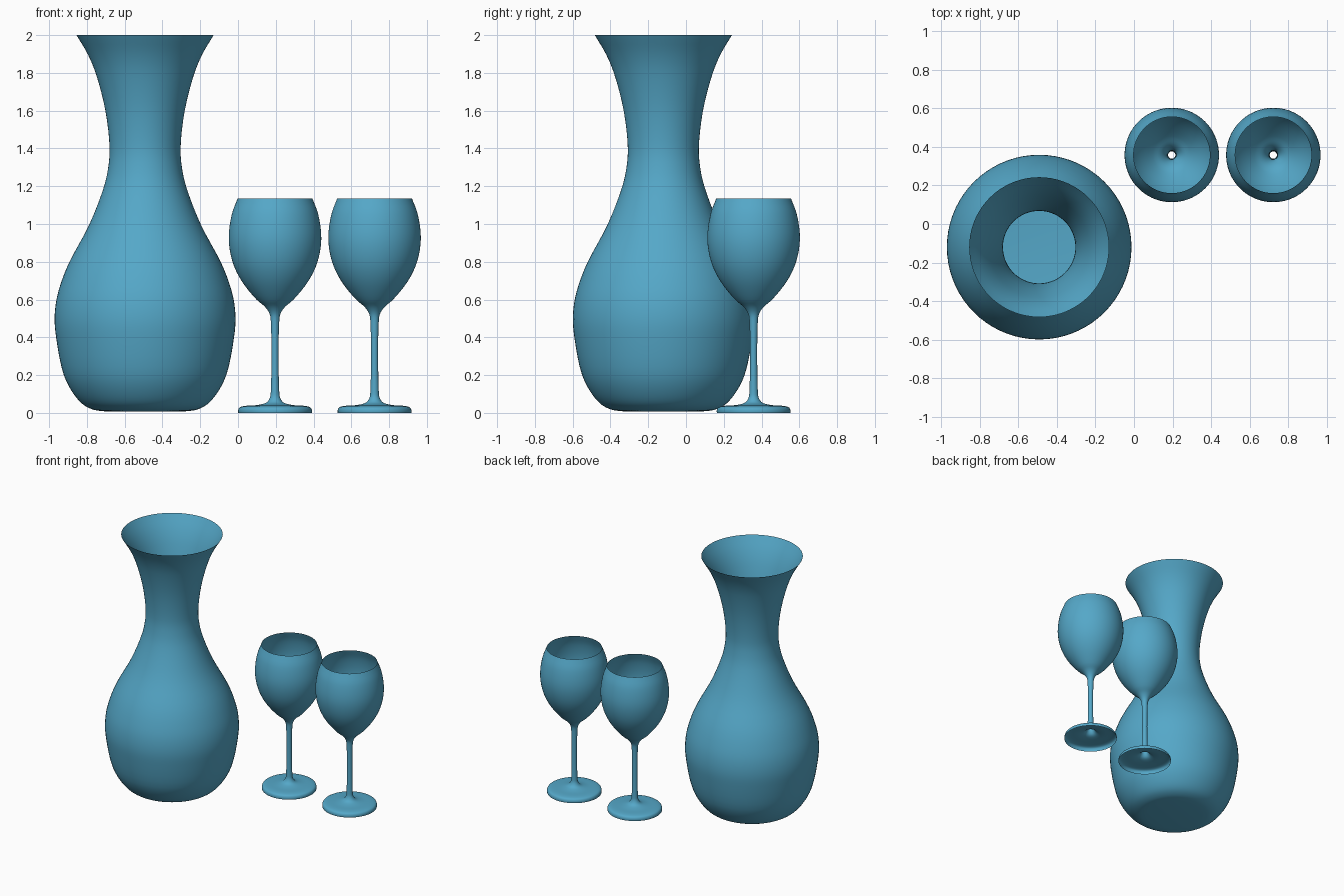
import bpy, bmesh, math
from mathutils import Vector

if "Cube" in bpy.data.objects:
    bpy.data.objects.remove(bpy.data.objects["Cube"])

SIDES = 72

glass_mat = bpy.data.materials.new("teal_glass")
glass_mat.diffuse_color = (0.09, 0.39, 0.58, 1.0)
glass_mat.use_nodes = True
glass_mat.node_tree.nodes["Principled BSDF"].inputs["Base Color"].default_value = glass_mat.diffuse_color


def smooth_profile(points, steps):
    """Centripetal Catmull-Rom curve through (radius, z) points."""
    p = [Vector(q) for q in points]
    p = [2 * p[0] - p[1]] + p + [2 * p[-1] - p[-2]]
    out = []
    for i in range(1, len(p) - 2):
        q = p[i - 1:i + 3]
        t = [0.0]
        for a, b in zip(q, q[1:]):
            t.append(t[-1] + math.sqrt((b - a).length))
        for s in range(steps):
            u = t[1] + (t[2] - t[1]) * s / steps
            level = q
            for d in (1, 2):
                # Barry-Goldman pyramid
                if d == 1:
                    level = [level[k].lerp(level[k + 1], (u - t[k]) / (t[k + 1] - t[k])) for k in range(3)]
                else:
                    level = [level[k].lerp(level[k + 1], (u - t[k]) / (t[k + 2] - t[k])) for k in range(2)]
            out.append(level[0].lerp(level[1], (u - t[1]) / (t[2] - t[1])))
    out.append(p[-2])
    return out


def lathe(name, profile, location, closed_base=False):
    """Revolve a thin single-walled profile around z."""
    bm = bmesh.new()
    rings = []
    for r, z in profile:
        rings.append([bm.verts.new((r * math.cos(2 * math.pi * k / SIDES),
                                    r * math.sin(2 * math.pi * k / SIDES), z))
                      for k in range(SIDES)])
    for a, b in zip(rings, rings[1:]):
        for k in range(SIDES):
            n = (k + 1) % SIDES
            bm.faces.new((a[k], a[n], b[n], b[k]))
    if closed_base:
        bm.faces.new(rings[0][::-1])
    mesh = bpy.data.meshes.new(name)
    bm.to_mesh(mesh)
    bm.free()
    mesh.shade_smooth()
    mesh.materials.append(glass_mat)
    obj = bpy.data.objects.new(name, mesh)
    obj.location = location
    bpy.context.collection.objects.link(obj)
    return obj


# Carafe: closed base, round belly, narrow neck, flared open mouth
carafe = [(0.21, 0.008), (0.27, 0.016), (0.325, 0.042), (0.378, 0.10), (0.43, 0.20),
          (0.471, 0.40), (0.479, 0.50), (0.469, 0.60), (0.441, 0.70), (0.40, 0.80),
          (0.294, 1.00), (0.217, 1.20), (0.195, 1.30), (0.188, 1.40), (0.210, 1.60),
          (0.262, 1.80), (0.304, 1.90), (0.363, 2.00)]
lathe("carafe", smooth_profile(carafe, 4), (-0.492, -0.12, 0), closed_base=True)

# Wine glass: hollow foot, thin open stem, tulip bowl
glass = [(0.195, 0.0), (0.195, 0.015), (0.188, 0.028), (0.165, 0.036), (0.09, 0.042),
         (0.045, 0.055), (0.027, 0.08), (0.022, 0.12), (0.022, 0.48), (0.029, 0.525),
         (0.052, 0.56), (0.098, 0.60), (0.178, 0.70), (0.225, 0.80), (0.245, 0.92),
         (0.229, 1.05), (0.198, 1.135)]
for side, x in (("left", 0.196), ("right", 0.723)):
    lathe("wine_glass_" + side, smooth_profile(glass, 4), (x, 0.358, 0))
